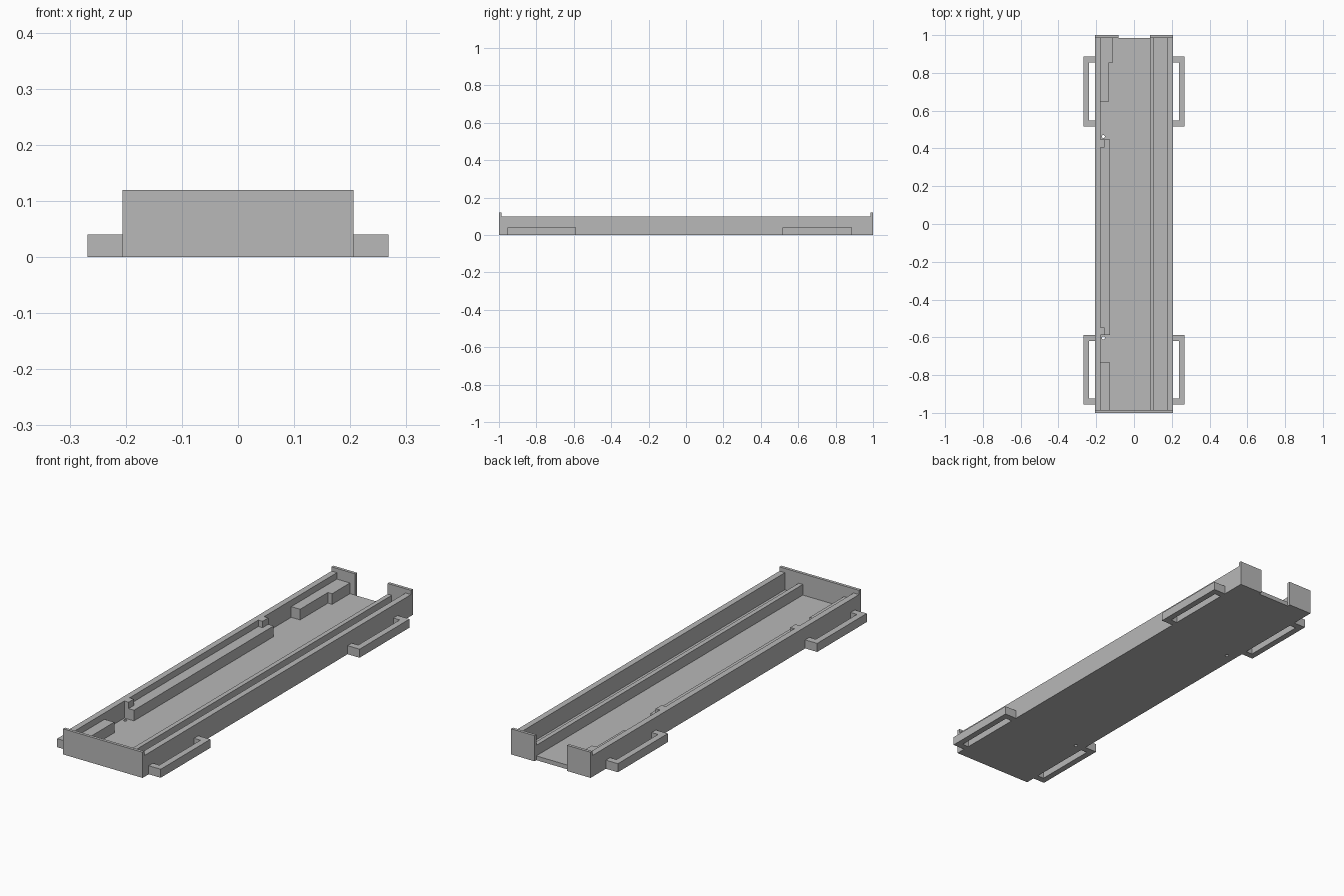
import bpy
import bmesh
from mathutils import Matrix

old = bpy.data.objects.get("Cube")
if old:
    bpy.data.objects.remove(old, do_unlink=True)

# Single plain material
grey = bpy.data.materials.new("plain grey")
grey.use_nodes = True
colour = (0.48, 0.48, 0.48, 1)
grey.diffuse_color = colour
grey.node_tree.nodes["Principled BSDF"].inputs["Base Color"].default_value = colour

# Shared dimensions
OUT, INN = 0.206, 0.178      # outer and inner faces of the side walls
END, INNER_END = 1.0, 0.986  # outer and inner faces of the end plates
FLOOR, LEDGE, WALL, PLATE = 0.02, 0.07, 0.10, 0.12


def finish(name, bm):
    mesh = bpy.data.meshes.new(name)
    bmesh.ops.recalc_face_normals(bm, faces=bm.faces)
    bm.to_mesh(mesh)
    bm.free()
    mesh.materials.append(grey)
    obj = bpy.data.objects.new(name, mesh)
    bpy.context.collection.objects.link(obj)
    return obj


def box(name, x, y, z):
    bm = bmesh.new()
    centre = [(a + b) / 2 for a, b in (x, y, z)]
    size = [abs(b - a) for a, b in (x, y, z)]
    matrix = Matrix.Translation(centre) @ Matrix.Diagonal((*size, 1))
    bmesh.ops.create_cube(bm, size=1, matrix=matrix)
    return finish(name, bm)


def prism(name, outline, z0, z1):
    bm = bmesh.new()
    face = bm.faces.new([bm.verts.new((x, y, z0)) for x, y in outline])
    result = bmesh.ops.extrude_face_region(bm, geom=[face])
    top = [v for v in result["geom"] if isinstance(v, bmesh.types.BMVert)]
    bmesh.ops.translate(bm, verts=top, vec=(0, 0, z1 - z0))
    return finish(name, bm)


# Floor with two small drain holes
floor = box("floor", (-INN, INN), (-INNER_END, INNER_END), (0, FLOOR))
for i, y in enumerate((0.463, -0.603)):
    bm = bmesh.new()
    bmesh.ops.create_cone(bm, cap_ends=True, segments=24, radius1=0.008,
                          radius2=0.008, depth=0.1,
                          matrix=Matrix.Translation((-0.162, y, 0)))
    cutter = finish("hole_cutter", bm)
    cutter.hide_render = True
    cut = floor.modifiers.new("hole", "BOOLEAN")
    cut.operation = "DIFFERENCE"
    cut.solver = "EXACT"
    cut.object = cutter
    bpy.context.view_layer.objects.active = floor
    bpy.ops.object.modifier_apply(modifier=cut.name)
    bpy.data.objects.remove(cutter, do_unlink=True)

# Side walls and bracket handles on both sides
for side, s in (("left", 1), ("right", -1)):
    box(side + "_wall", (s * INN, s * OUT), (-INNER_END, INNER_END), (0, WALL))
    for place, y0, y1 in (("front", -0.955, -0.588), ("back", 0.517, 0.887)):
        t = 0.031
        outer, inner = 0.268, 0.239
        outline = [(OUT, y0), (outer, y0), (outer, y1), (OUT, y1),
                   (OUT, y1 - t), (inner, y1 - t), (inner, y0 + t), (OUT, y0 + t)]
        prism(f"{side}_{place}_handle", [(s * x, y) for x, y in outline], 0, 0.04)

# Closed front end, split back end
box("front_plate", (-OUT, OUT), (-END, -INNER_END), (0, PLATE))
box("back_left_plate", (0.085, OUT), (INNER_END, END), (0, PLATE))
box("back_right_plate", (-OUT, -0.083), (INNER_END, END), (0, PLATE))

# Long divider rail
box("divider_rail", (0.085, 0.106), (-INNER_END, INNER_END), (FLOOR, LEDGE))

# Ledges along the right wall
box("front_ledge", (-INN, -0.128), (-INNER_END, -0.733), (FLOOR, LEDGE))
box("middle_ledge", (-INN, -0.128), (-0.587, 0.447), (FLOOR, LEDGE))
prism("back_ledge", [(-INN, 0.648), (-0.132, 0.648), (-0.132, 0.854),
                     (-0.11, 0.854), (-0.11, INNER_END), (-INN, INNER_END)],
      FLOOR, LEDGE)

# Small posts on the ends of the middle ledge
box("front_post", (-INN, -0.156), (-0.587, -0.548), (LEDGE, WALL))
box("back_post", (-INN, -0.156), (0.405, 0.447), (LEDGE, WALL))
